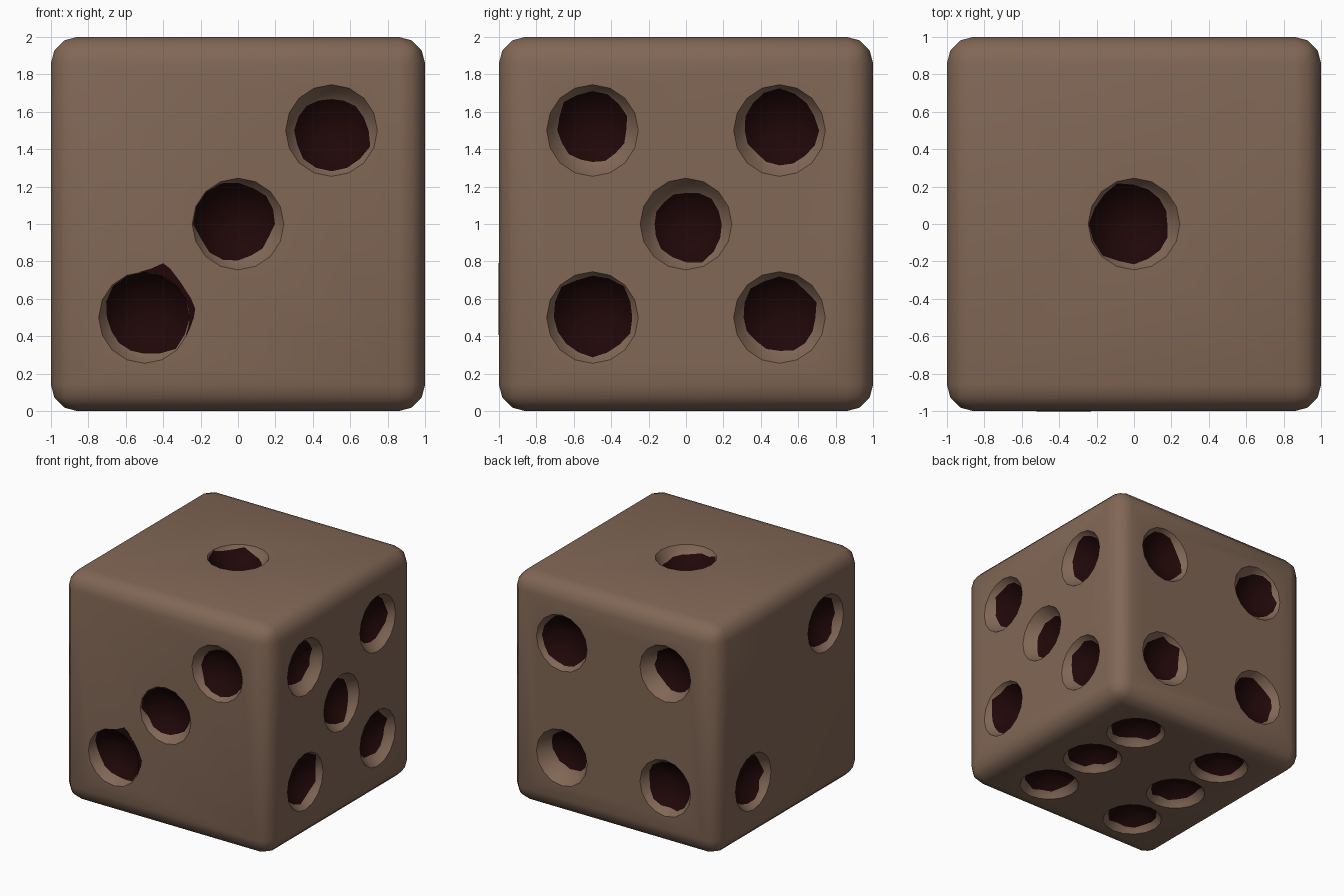
import bpy, bmesh, math, random
from mathutils import Vector

if "Cube" in bpy.data.objects:
    bpy.data.objects.remove(bpy.data.objects["Cube"])

random.seed(4)
R = 0.245          # pip radius
DEPTH = 0.15       # pip depth
SIDES = 16         # sides of each pip
SPHERE = (R * R + DEPTH * DEPTH) / (2 * DEPTH)   # radius of the carving sphere


def material(name, rgb):
    m = bpy.data.materials.new(name)
    m.diffuse_color = (*rgb, 1)
    m.use_nodes = True
    m.node_tree.nodes["Principled BSDF"].inputs["Base Color"].default_value = m.diffuse_color
    return m


wood = material("brown wood", (0.222, 0.136, 0.092))
dark = material("dark pip paint", (0.014, 0.0022, 0.0025))


def new_object(name, bm, mats):
    bmesh.ops.recalc_face_normals(bm, faces=bm.faces)
    mesh = bpy.data.meshes.new(name)
    bm.to_mesh(mesh)
    bm.free()
    for m in mats:
        mesh.materials.append(m)
    ob = bpy.data.objects.new(name, mesh)
    bpy.context.collection.objects.link(ob)
    return ob


def depth_at(p):
    return math.sqrt(SPHERE ** 2 - p * p) - (SPHERE - DEPTH)


def add_bowl(bm, u, v, a, b, ox=0, oy=0, r=0.205):
    """Round-bottomed pip cutter; paint fills a rough circle of radius r at offset ox, oy."""
    n = u.cross(v)
    base = Vector((0, 0, 1)) + u * a + v * b + n
    angles = [math.tau * i / SIDES for i in range(SIDES)]

    def ring(radii, heights):
        return [bm.verts.new(base + (u * math.cos(t) + v * math.sin(t)) * p + n * h)
                for t, p, h in zip(angles, radii, heights)]

    def bowl_ring(radii):
        return ring(radii, [-depth_at(p) for p in radii])

    edge = []
    for t in angles:
        along = ox * math.cos(t) + oy * math.sin(t)
        across = ox * math.sin(t) - oy * math.cos(t)
        p = along + math.sqrt(r * r - across * across)
        edge.append(min(p * random.uniform(0.95, 1.06), 0.242))
    rings = [ring([R] * SIDES, [0.1] * SIDES), ring([R] * SIDES, [0] * SIDES)]
    rings.append(bowl_ring([(p + R) / 2 for p in edge]))
    rings += [bowl_ring([p * k for p in edge]) for k in (1, 0.8, 0.55, 0.28)]
    bm.faces.new(rings[0])
    for k in range(len(rings) - 1):
        for i in range(SIDES):
            j = (i + 1) % SIDES
            f = bm.faces.new((rings[k][i], rings[k][j], rings[k + 1][j], rings[k + 1][i]))
            f.material_index = 1 if k >= 3 else 0
    tip = bm.verts.new(base - n * DEPTH)
    for i in range(SIDES):
        f = bm.faces.new((rings[-1][i], rings[-1][(i + 1) % SIDES], tip))
        f.material_index = 1


# Rounded cube body
bm = bmesh.new()
bmesh.ops.create_cube(bm, size=2)
bmesh.ops.translate(bm, verts=bm.verts, vec=(0, 0, 1))
bmesh.ops.bevel(bm, geom=bm.edges[:], offset=0.14, segments=3, profile=0.5, affect='EDGES')
body = new_object("die_body", bm, [wood, dark])

# Pips per side: across axis, up axis, then (across, up, paint offset and radius)
X, Y, Z = Vector((1, 0, 0)), Vector((0, 1, 0)), Vector((0, 0, 1))
h = 0.5
sides = [
    (X, Z, [(h, h, .005, -.025, .2), (0, 0, -.02, .015, .21), (-h, -h, .03, .03, .232)]),  # front 3
    (Y, Z, [(-h, h, 0, .02, .19), (h, h, .005, .02, .198), (0, 0, .015, -.02, .187),
            (-h, -h, .005, .01, .218), (h, -h, 0, .015, .197)]),                           # right 5
    (X, Y, [(0, 0, -.025, .005, .212)]),                                                   # top 1
    (-X, Z, [(-h, h, 0, 0, .212), (h, h, .03, .015, .19), (-h, -h, .025, .04, .18),
             (h, -h, 0, 0, .205)]),                                                        # back 4
    (-Y, Z, [(h, h), (-h, -h)]),                                                           # left 2
    (Y, X, [(a, b) for a in (-.56, 0, .56) for b in (-.45, .45)]),                         # bottom 6
]
bm = bmesh.new()
for u, v, pips in sides:
    for pip in pips:
        add_bowl(bm, u, v, *pip)
cutter = new_object("pip_cutter", bm, [wood, dark])
cutter.hide_render = True

# Carve the pips
mod = body.modifiers.new("carve_pips", 'BOOLEAN')
mod.operation = 'DIFFERENCE'
mod.solver = 'EXACT'
mod.object = cutter
bpy.context.view_layer.objects.active = body
body.select_set(True)
bpy.ops.object.modifier_apply(modifier=mod.name)
bpy.data.objects.remove(cutter)
bpy.ops.object.shade_smooth_by_angle(angle=math.radians(40))

# Paint spilled over the rim of the lower front pip: (angle, outer radius)
spill = [(-22.5, .246), (-11, .252), (0, .264), (10, .275), (22.5, .269), (45, .27), (62, .295),
         (71, .307), (83, .262), (95, .247)]
bm = bmesh.new()
strip = []
for deg, outer in spill:
    t = math.radians(deg)
    strip.append([bm.verts.new((-h + p * math.cos(t), -1.0012, h + p * math.sin(t)))
                  for p in (0.242, outer)])
for (a, b), (c, d) in zip(strip, strip[1:]):
    bm.faces.new((a, b, d, c))
extruded = bmesh.ops.extrude_face_region(bm, geom=bm.faces[:])
bmesh.ops.translate(bm, vec=(0, 0.003, 0),
                    verts=[g for g in extruded["geom"] if isinstance(g, bmesh.types.BMVert)])
new_object("paint_spill", bm, [dark])
